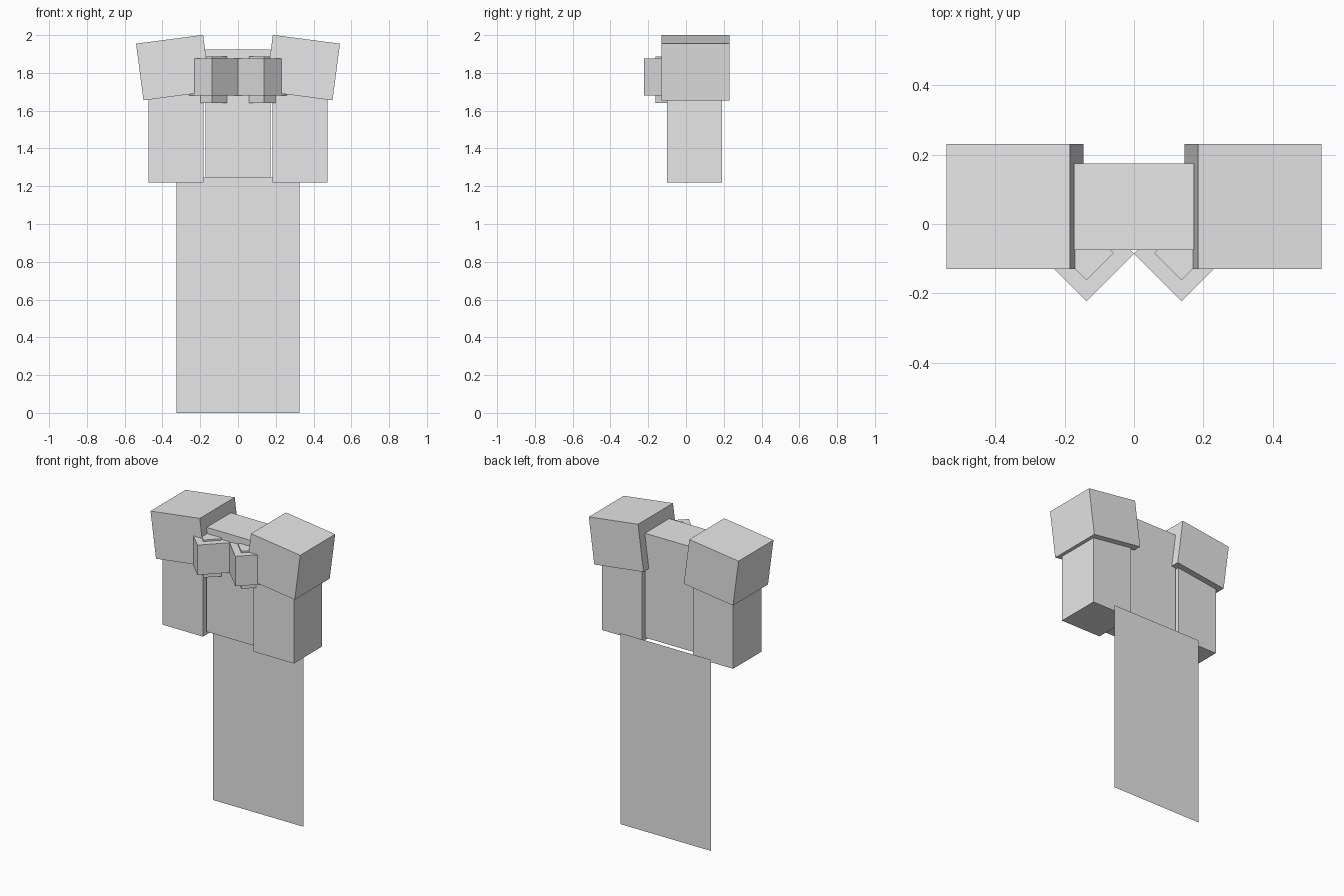
import bpy
import math

if "Cube" in bpy.data.objects:
    bpy.data.objects.remove(bpy.data.objects["Cube"])

grey = bpy.data.materials.new("light_grey")
grey.diffuse_color = (0.8, 0.8, 0.8, 1.0)
grey.use_nodes = True
grey.node_tree.nodes["Principled BSDF"].inputs["Base Color"].default_value = grey.diffuse_color


def box(name, centre, size, rotation=(0, 0, 0)):
    bpy.ops.mesh.primitive_cube_add(size=1, location=centre, rotation=rotation)
    obj = bpy.context.object
    obj.name = name
    obj.scale = size
    obj.data.materials.append(grey)
    return obj


# Torso block
box("torso", (0, 0.05, 1.585), (0.346, 0.25, 0.68))

# Flat cape hanging behind the torso
bpy.ops.mesh.primitive_plane_add(size=1, location=(0, 0.207, 0.6225),
                                 rotation=(math.pi / 2, 0, 0))
cape = bpy.context.object
cape.name = "cape"
cape.scale = (0.652, 1.245, 1)
cape.data.materials.append(grey)

for side, s in (("left", -1), ("right", 1)):
    # Upper arm, its top buried in the shoulder pad
    box(side + "_arm", (s * 0.328, 0.045, 1.495), (0.29, 0.29, 0.55))
    # Shoulder pad tilted outwards
    box(side + "_shoulder_pad", (s * 0.3425, 0.05, 1.828),
        (0.358, 0.36, 0.3025), (0, s * math.radians(7.5), 0))
    # Chest ornament: a diagonal cube with a slimmer, taller core
    diagonal = (0, 0, math.pi / 4)
    box(side + "_chest_cube", (s * 0.137, -0.086, 1.778),
        (0.194, 0.194, 0.195), diagonal)
    box(side + "_chest_core", (s * 0.137, -0.084, 1.763),
        (0.111, 0.111, 0.245), diagonal)
